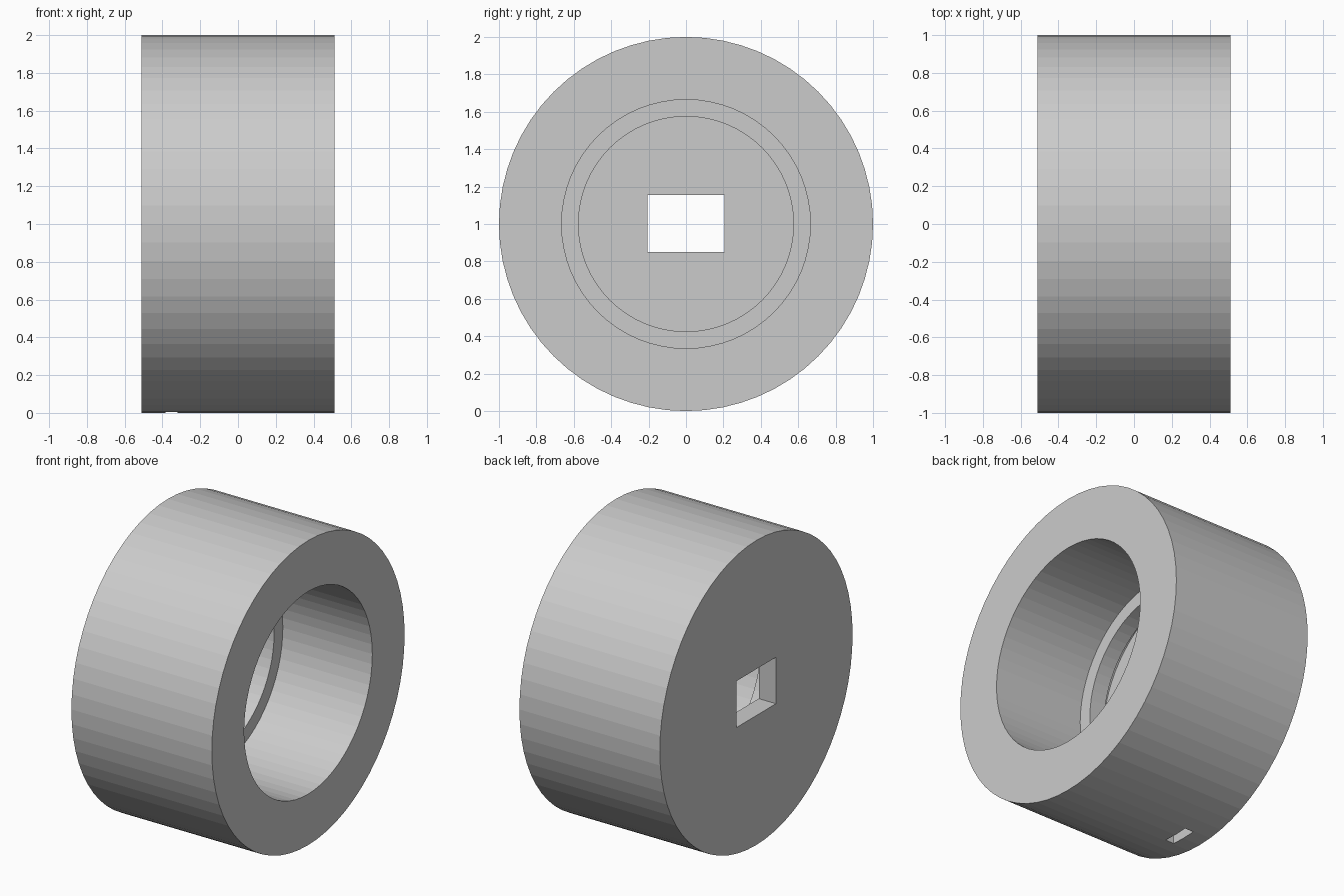
import bpy, bmesh, math

if "Cube" in bpy.data.objects:
    bpy.data.objects.remove(bpy.data.objects["Cube"])

SIDES = 64
HALF = 0.51          # half the width along x
FLOOR = -0.385       # inner face of the closed end

grey = bpy.data.materials.new("light grey")
grey.diffuse_color = (0.6, 0.6, 0.6, 1)
grey.use_nodes = True
grey.node_tree.nodes["Principled BSDF"].inputs["Base Color"].default_value = grey.diffuse_color


def turned_part(name, profile):
    """Solid turned round the x axis from (x, radius) points, capped at both ends."""
    bm = bmesh.new()
    rings = []
    for x, r in profile:
        angles = [2 * math.pi * i / SIDES for i in range(SIDES)]
        rings.append([bm.verts.new((x, r * math.cos(a), 1 + r * math.sin(a))) for a in angles])
    for a, b in zip(rings, rings[1:]):
        for i in range(SIDES):
            j = (i + 1) % SIDES
            bm.faces.new((a[i], a[j], b[j], b[i]))
    bm.faces.new(rings[0])
    bm.faces.new(rings[-1])
    bmesh.ops.recalc_face_normals(bm, faces=bm.faces[:])
    mesh = bpy.data.meshes.new(name)
    bm.to_mesh(mesh)
    bm.free()
    obj = bpy.data.objects.new(name, mesh)
    bpy.context.collection.objects.link(obj)
    mesh.materials.append(grey)
    return obj


def cut_box(target, name, low, high):
    """Subtract a box from the target, then remove the cutter."""
    centre = [(a + b) / 2 for a, b in zip(low, high)]
    bpy.ops.mesh.primitive_cube_add(size=1, location=centre)
    box = bpy.context.object
    box.name = name
    box.scale = [b - a for a, b in zip(low, high)]
    box.hide_render = True
    box.data.materials.append(grey)
    mod = target.modifiers.new(name, 'BOOLEAN')
    mod.operation = 'DIFFERENCE'
    mod.solver = 'EXACT'
    mod.object = box
    bpy.context.view_layer.objects.active = target
    bpy.ops.object.modifier_apply(modifier=mod.name)
    bpy.data.objects.remove(box)


# Drum: outer wall, wide bore, ledge, groove, inner ledge and floor
drum = turned_part("drum", [
    (-HALF, 1.0), (HALF, 1.0),
    (HALF, 0.665), (-0.14, 0.665),
    (-0.14, 0.575), (-0.25, 0.575),
    (-0.25, 0.665), (-0.32, 0.665),
    (-0.32, 0.575), (FLOOR, 0.575),
])

# Rectangular opening through the closed end
cut_box(drum, "end_opening", (-0.7, -0.205, 0.85), (-0.3, 0.205, 1.155))

# Narrow slot through the bottom wall
cut_box(drum, "bottom_slot", (-0.384, -0.09, -0.1), (-0.321, 0.09, 0.6))
